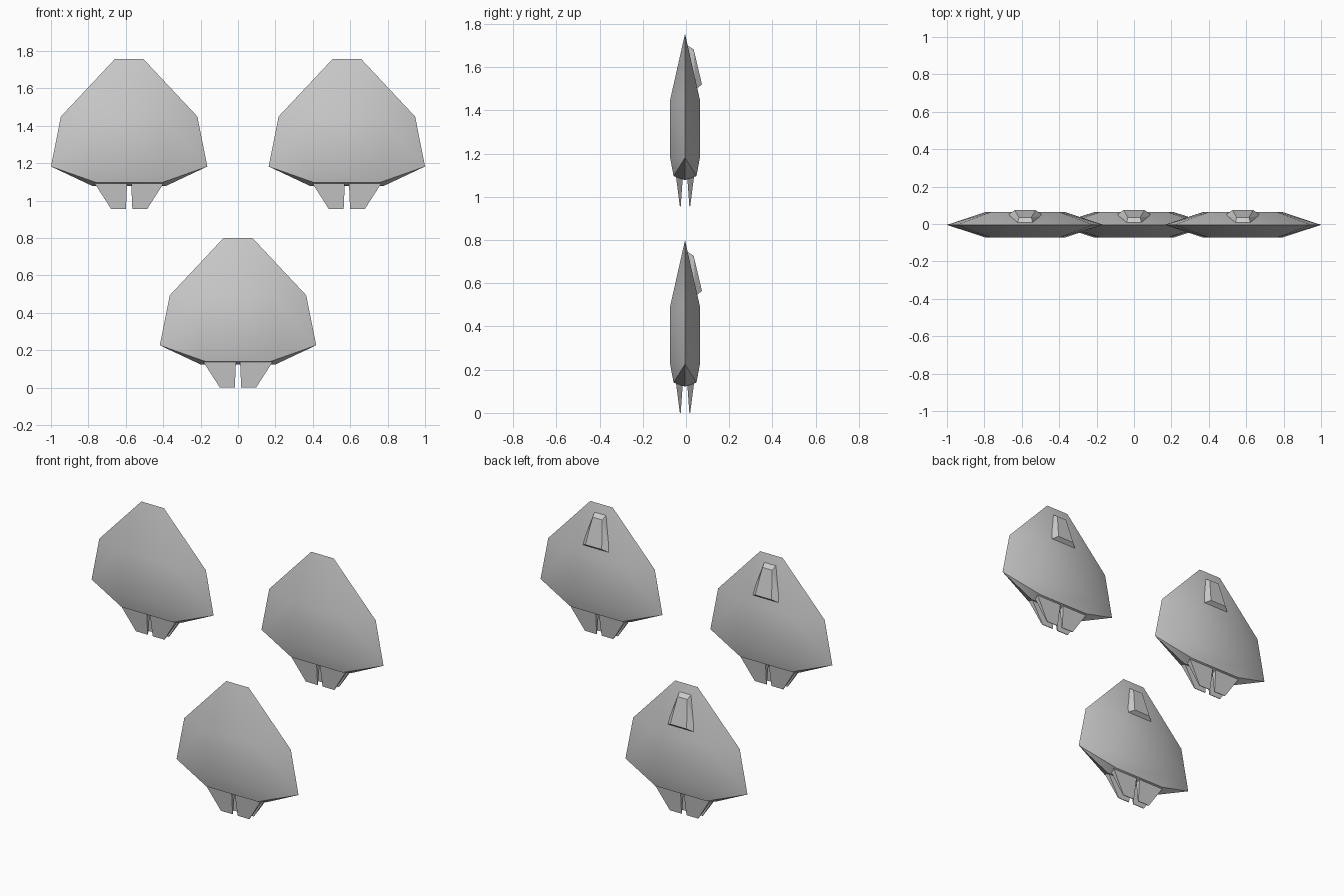
import bpy, bmesh
from math import radians

if "Cube" in bpy.data.objects:
    bpy.data.objects.remove(bpy.data.objects["Cube"])

Y_MID = -0.0045   # hull mid-plane, so canopy + hull are centred on y = 0
HALF = 0.069      # hull half thickness


def convex(name, points, offset, smooth=False):
    """Make a closed convex solid around a few corner points."""
    bm = bmesh.new()
    for p in points:
        bm.verts.new(p)
    bmesh.ops.convex_hull(bm, input=bm.verts[:])
    bmesh.ops.dissolve_limit(bm, angle_limit=radians(1), verts=bm.verts[:], edges=bm.edges[:])
    bmesh.ops.recalc_face_normals(bm, faces=bm.faces[:])
    mesh = bpy.data.meshes.new(name)
    bm.to_mesh(mesh)
    bm.free()
    ob = bpy.data.objects.new(name, mesh)
    ob.location = offset
    bpy.context.collection.objects.link(ob)
    if smooth:
        bpy.ops.object.select_all(action='DESELECT')
        ob.select_set(True)
        bpy.context.view_layer.objects.active = ob
        bpy.ops.object.shade_smooth_by_angle(angle=radians(30))
    return ob


def mirror_x(pts):
    return [(s * x, y, z) for x, y, z in pts for s in (-1, 1)]


# Sharp outer rim and raised faces of the hull (x, z) / (x, y, z)
rim = [(0.077, 0.80), (0.365, 0.493), (0.418, 0.226), (0.197, 0.122)]
raised = [(0.18, HALF, 0.493), (0.21, HALF, 0.226), (0.175, 0.053, 0.14)]
hull_pts = mirror_x([(x, 0, z) for x, z in rim]
                    + [(x, s * y, z) for x, y, z in raised for s in (-1, 1)])

# Canopy on the back face: wide low end, narrow upper end
canopy_pts = mirror_x([(0.10, 0.048, 0.54), (0.04, 0.010, 0.747),
                       (0.056, 0.0785, 0.565), (0.033, 0.040, 0.727)])

# Tapered tail fin, right side
fin_pts = [(x, y, 0.14) for x in (0.011, 0.187) for y in (0.010, 0.042)]
fin_pts += [(x, y, 0.0) for x in (0.017, 0.097) for y in (0.020, 0.024)]

# Three craft in a triangle formation
for craft, x, z in (("lower", 0, 0), ("left", -0.582, 0.956), ("right", 0.582, 0.956)):
    at = (x, Y_MID, z)
    convex(craft + "_hull", hull_pts, at, smooth=True)
    convex(craft + "_canopy", canopy_pts, at)
    for sx, side in ((-1, "left"), (1, "right")):
        for sy, face in ((-1, "front"), (1, "back")):
            convex(f"{craft}_{face}_{side}_fin",
                   [(sx * px, sy * py, pz) for px, py, pz in fin_pts], at)
